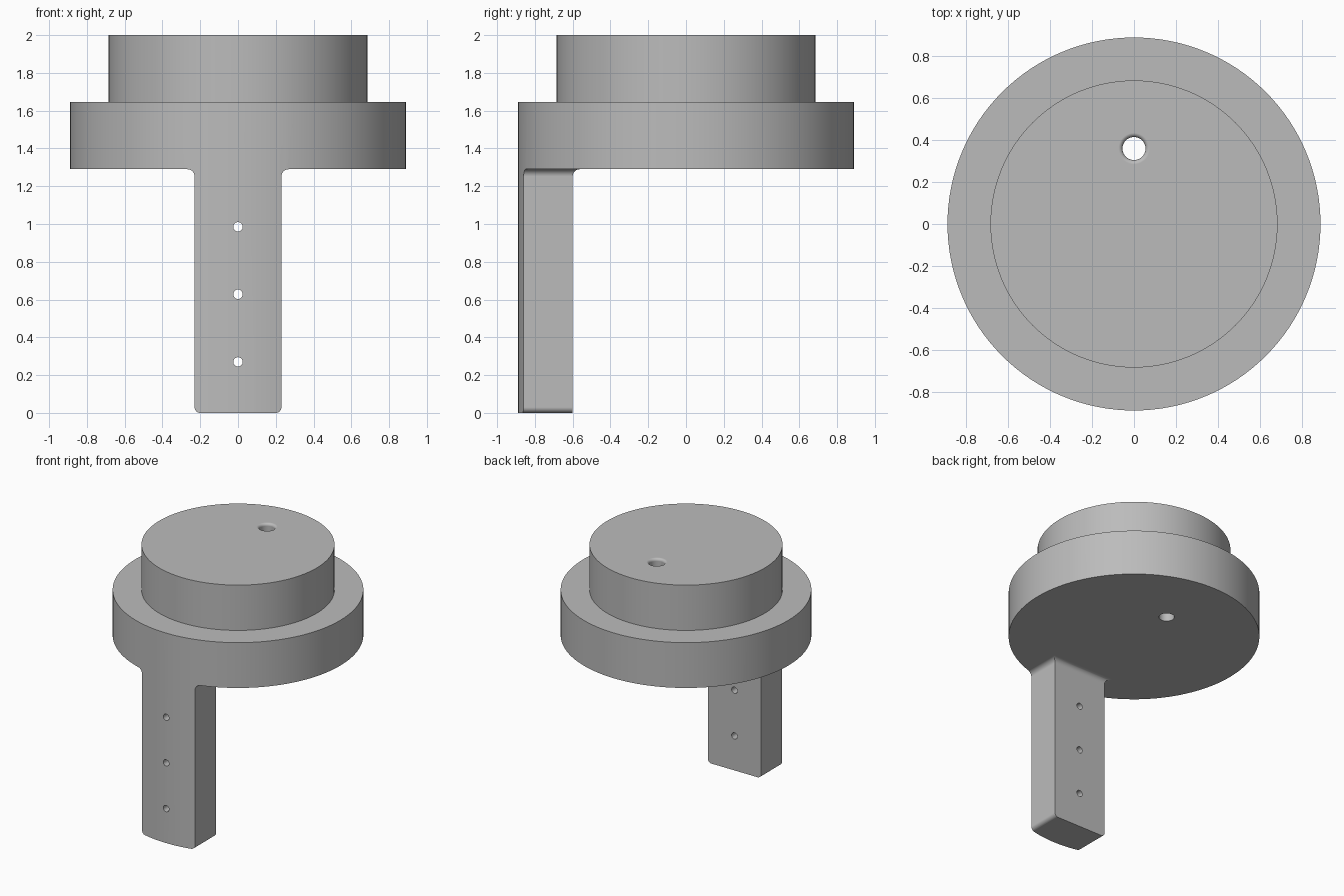
import bpy, bmesh, math
from mathutils import Matrix

cube = bpy.data.objects.get("Cube")
if cube:
    bpy.data.objects.remove(cube, do_unlink=True)

RIM, CAP = 0.89, 0.685           # disc radii
Z_DISC, Z_STEP, Z_TOP = 1.29, 1.645, 2.0
LEG_W, LEG_BACK = 0.23, -0.6     # leg half width and rear face
FLARE, CORNER = 0.038, 0.03
QUARTER = [math.pi / 2 * i / 8 for i in range(9)]

grey = bpy.data.materials.new("Plain grey")
grey.use_nodes = True
color = (0.5, 0.5, 0.5, 1)
grey.diffuse_color = color
grey.node_tree.nodes["Principled BSDF"].inputs["Base Color"].default_value = color


def loft(name, rings, matrix=Matrix()):
    """Skin closed rings of points into a capped solid."""
    bm = bmesh.new()
    loops = [[bm.verts.new(p) for p in ring] for ring in rings]
    for a, b in zip(loops, loops[1:]):
        for i in range(len(a)):
            j = (i + 1) % len(a)
            bm.faces.new((a[i], a[j], b[j], b[i]))
    bm.faces.new(loops[0][::-1])
    bm.faces.new(loops[-1])
    bm.transform(matrix)
    bmesh.ops.recalc_face_normals(bm, faces=bm.faces)
    mesh = bpy.data.meshes.new(name)
    bm.to_mesh(mesh)
    bm.free()
    mesh.materials.append(grey)
    ob = bpy.data.objects.new(name, mesh)
    bpy.context.collection.objects.link(ob)
    return ob


def turned(name, profile, sides, matrix=Matrix()):
    """Solid of revolution from (radius, z) pairs."""
    angles = [2 * math.pi * i / sides for i in range(sides)]
    return loft(name, [[(r * math.cos(a), r * math.sin(a), z) for a in angles]
                       for r, z in profile], matrix)


def combine(target, tool, operation):
    mod = target.modifiers.new(operation.title(), 'BOOLEAN')
    mod.operation, mod.object, mod.solver = operation, tool, 'EXACT'
    bpy.context.view_layer.objects.active = target
    bpy.ops.object.modifier_apply(modifier=mod.name)
    bpy.data.objects.remove(tool, do_unlink=True)


def section(z, half, back, front=-1.0):
    return [(-half, front, z), (half, front, z), (half, back, z), (-half, back, z)]


# Stepped round body, full height
body = turned("stepped_disc_with_leg",
              [(RIM, 0), (RIM, Z_STEP), (CAP, Z_STEP), (CAP, Z_TOP)], 128)

# Envelope: rounded leg foot, straight leg, flare into the wide disc zone
rings = [section(CORNER * (1 - math.cos(t)), LEG_W - CORNER * (1 - math.sin(t)), LEG_BACK)
         for t in QUARTER]
rings += [section(Z_DISC - FLARE * (1 - math.sin(t)),
                  LEG_W + FLARE * (1 - math.cos(t)),
                  LEG_BACK + FLARE * (1 - math.cos(t))) for t in QUARTER]
rings += [section(z, 1.2, 1.2, -1.2) for z in (Z_DISC, Z_TOP + 0.2)]
combine(body, loft("leg_envelope", rings), 'INTERSECT')

# Three pin holes through the leg
for z in (0.27, 0.628, 0.985):
    pin = turned("pin_hole", [(0.025, -0.4), (0.025, 0.4)], 24,
                 Matrix.Translation((0, -0.75, z)) @ Matrix.Rotation(math.pi / 2, 4, 'X'))
    combine(body, pin, 'DIFFERENCE')

# Vertical hole with a rounded upper lip
HOLE, LIP = 0.055, 0.02
lip = [(HOLE + LIP * (1 - math.cos(t)), Z_TOP - LIP * (1 - math.sin(t))) for t in QUARTER]
shaft = turned("shaft_hole", [(HOLE, 1.1)] + lip + [(HOLE + LIP, Z_TOP + 0.1)], 40,
               Matrix.Translation((0, 0.36, 0)))
combine(body, shaft, 'DIFFERENCE')

# Smooth curved walls, crisp edges
bpy.ops.object.select_all(action='DESELECT')
body.select_set(True)
bpy.context.view_layer.objects.active = body
bpy.ops.object.shade_smooth_by_angle(angle=math.radians(30))
weighted = body.modifiers.new("Weighted normals", 'WEIGHTED_NORMAL')
weighted.keep_sharp = True
